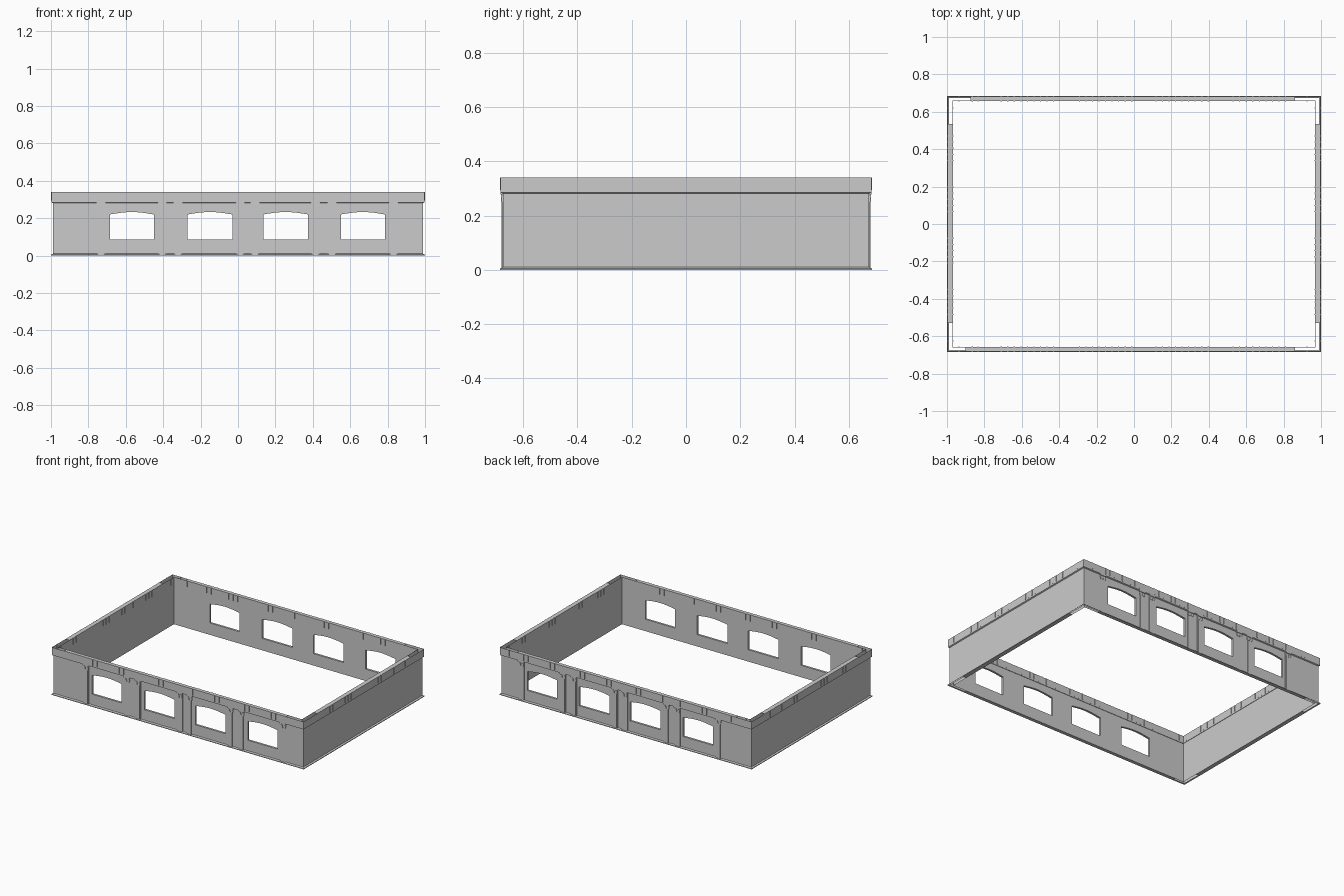
import bpy, bmesh
from math import sin, pi

if "Cube" in bpy.data.objects:
    bpy.data.objects.remove(bpy.data.objects["Cube"])

WINDOWS = [(-0.685, -0.45), (-0.27, -0.03), (0.135, 0.375), (0.55, 0.785)]
PILASTERS = [-0.732, -0.405, -0.32, 0.012, 0.09, 0.415, 0.502, 0.832]
SILL, SPRING, RISE = 0.085, 0.22, 0.013
TOP, BAND, BASE = 0.34, 0.285, 0.01
WALL_OUT, WALL_IN = (0.99, 0.675), (0.97, 0.66)
TRIM_OUT, TRIM_IN = (0.998, 0.683), (0.967, 0.657)


def finish(name, bm):
    bmesh.ops.remove_doubles(bm, verts=bm.verts, dist=1e-5)
    bmesh.ops.recalc_face_normals(bm, faces=bm.faces)
    me = bpy.data.meshes.new(name)
    bm.to_mesh(me)
    bm.free()
    ob = bpy.data.objects.new(name, me)
    bpy.context.collection.objects.link(ob)
    return ob


def face(bm, pts):
    return bm.faces.new([bm.verts.new(p) for p in pts])


def box(bm, x0, x1, y0, y1, z0, z1):
    r = bmesh.ops.create_cube(bm, size=1)
    for v in r["verts"]:
        v.co = ((x0 + x1) / 2 + v.co.x * (x1 - x0),
                (y0 + y1) / 2 + v.co.y * (y1 - y0),
                (z0 + z1) / 2 + v.co.z * (z1 - z0))


def sweep(bm, levels):
    """Rectangular ring surfaces joining successive (half_x, half_y, z) levels."""
    loops = [[(-x, -y, z), (x, -y, z), (x, y, z), (-x, y, z)] for x, y, z in levels]
    for a, b in zip(loops, loops[1:]):
        for i in range(4):
            j = (i + 1) % 4
            face(bm, [a[i], a[j], b[j], b[i]])


def strips(bm, z, out, inn):
    """Horizontal caps that stop short of the hollow corners."""
    for s, x0, x1 in ((-1, -0.9, 0.86), (1, -0.875, 0.86)):
        face(bm, [(x0, s * inn[1], z), (x1, s * inn[1], z),
                  (x1, s * out[1], z), (x0, s * out[1], z)])
    for s in (-1, 1):
        face(bm, [(s * inn[0], -0.53, z), (s * out[0], -0.53, z),
                  (s * out[0], 0.535, z), (s * inn[0], 0.535, z)])


def arch(x0, x1, n=8):
    return [(x0 + (x1 - x0) * i / n, SPRING + RISE * sin(pi * i / n)) for i in range(n + 1)]


# Long walls: two skins pierced by arched windows, with reveals
for name, s in (("front_wall", -1), ("back_wall", 1)):
    bm = bmesh.new()
    for hx, hy in (WALL_OUT, WALL_IN):
        y, x = s * hy, -hx
        for x0, x1 in WINDOWS + [(hx, None)]:
            face(bm, [(x, y, 0), (x0, y, 0), (x0, y, SILL), (x0, y, SPRING),
                      (x0, y, BAND), (x, y, BAND), (x, y, SPRING), (x, y, SILL)])
            if x1 is None:
                break
            face(bm, [(x0, y, 0), (x1, y, 0), (x1, y, SILL), (x0, y, SILL)])
            a = arch(x0, x1)
            for p, q in zip(a, a[1:]):
                face(bm, [(p[0], y, p[1]), (q[0], y, q[1]), (q[0], y, BAND), (p[0], y, BAND)])
            x = x1
    for x0, x1 in WINDOWS:
        loop = [(x0, SILL)] + arch(x0, x1) + [(x1, SILL)]
        for p, q in zip(loop, loop[1:] + loop[:1]):
            face(bm, [(p[0], s * WALL_OUT[1], p[1]), (q[0], s * WALL_OUT[1], q[1]),
                      (q[0], s * WALL_IN[1], q[1]), (p[0], s * WALL_IN[1], p[1])])
    finish(name, bm)

# Plain end walls
for name, s in (("left_wall", -1), ("right_wall", 1)):
    bm = bmesh.new()
    for hx, hy in (WALL_OUT, WALL_IN):
        face(bm, [(s * hx, -hy, 0), (s * hx, hy, 0), (s * hx, hy, BAND), (s * hx, -hy, BAND)])
    finish(name, bm)

# Cornice band with open corners
bm = bmesh.new()
sweep(bm, [(*WALL_OUT, BAND - 0.004), (*TRIM_OUT, BAND), (*TRIM_OUT, TOP)])
sweep(bm, [(*WALL_IN, BAND), (*TRIM_IN, BAND), (*TRIM_IN, TOP)])
strips(bm, TOP, TRIM_OUT, TRIM_IN)
finish("cornice", bm)

# Base plinth
bm = bmesh.new()
sweep(bm, [(1, 0.685, 0), (1, 0.685, 0.005), (*WALL_OUT, BASE)])
strips(bm, 0, (1, 0.685), WALL_IN)
finish("plinth", bm)

# Vertical ribs on the cornice, outside and inside
bm = bmesh.new()
long_ribs = [-0.935, -0.865, -0.835, 0.925]
for c in (-0.57, -0.152, 0.257, 0.67):
    long_ribs += [c + 0.035 * i for i in range(-4, 5)]
end_ribs = [-0.625, 0.62]
for c in (-0.417, -0.142, 0.132, 0.405):
    end_ribs += [c + 0.033 * i for i in range(-2, 3)]
W, Z0, Z1 = 0.003, 0.295, TOP
for s in (-1, 1):
    for x in long_ribs:
        box(bm, x - W, x + W, s * 0.682, s * 0.685, Z0, Z1)
        box(bm, x - W, x + W, s * 0.655, s * 0.658, Z0, Z1)
    for y in end_ribs:
        box(bm, s * 0.997, s * 1.0, y - W, y + W, Z0, Z1)
        box(bm, s * 0.965, s * 0.968, y - W, y + W, Z0, Z1)
finish("cornice_ribs", bm)

# Pilasters with stepped shafts, leaf capitals and footings
for name, s in (("front_pilasters", -1), ("back_pilasters", 1)):
    bm = bmesh.new()
    y0 = s * WALL_OUT[1]

    def prism(pts, depth):
        f = face(bm, [(x, y0, z) for x, z in pts])
        r = bmesh.ops.extrude_face_region(bm, geom=[f])
        for v in r["geom"]:
            if isinstance(v, bmesh.types.BMVert):
                v.co.y += s * depth

    for c in PILASTERS:
        box(bm, c - 0.023, c + 0.023, y0, y0 + s * 0.003, 0.005, BAND)
        box(bm, c - 0.016, c + 0.016, y0, y0 + s * 0.006, 0.005, 0.25)
        for m in (-1, 1):
            prism([(c, 0.25), (c + m * 0.018, 0.25), (c + m * 0.023, 0.265),
                   (c + m * 0.016, 0.277), (c + m * 0.005, 0.27)], 0.007)
        box(bm, c - 0.024, c + 0.024, y0, y0 + s * 0.008, 0.277, BAND)
    finish(name, bm)
